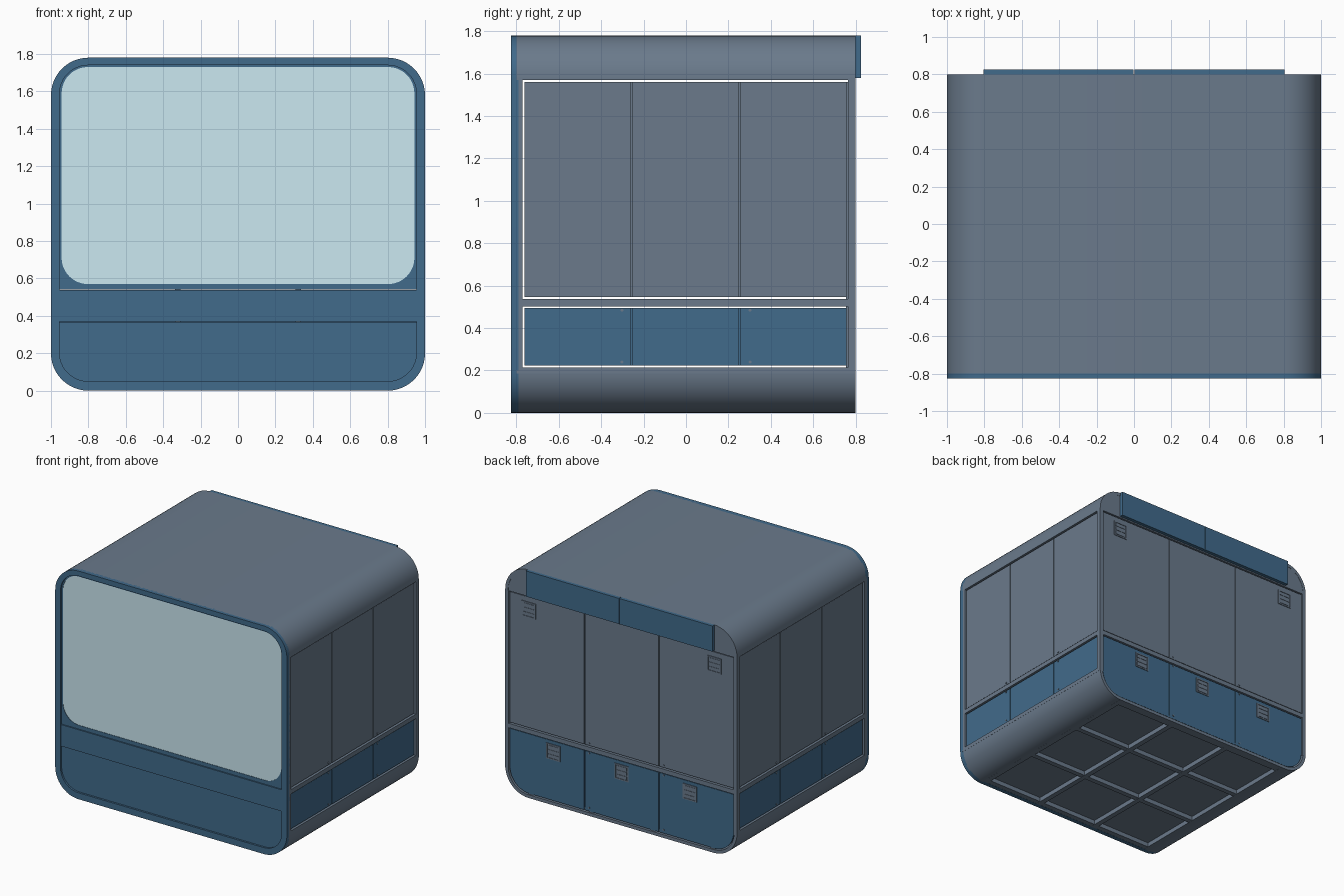
import bpy, bmesh
from math import cos, sin, pi

if "Cube" in bpy.data.objects:
    bpy.data.objects.remove(bpy.data.objects["Cube"])


def material(name, col):
    m = bpy.data.materials.new(name)
    m.diffuse_color = (*col, 1)
    m.use_nodes = True
    m.node_tree.nodes["Principled BSDF"].inputs["Base Color"].default_value = m.diffuse_color
    return m


BLUE = material("blue_paint", (0.053, 0.145, 0.258))
SLATE = material("slate_paint", (0.145, 0.195, 0.26))
GLASS = material("pale_glass", (0.60, 0.81, 0.88))


def finish(name, bm, mat=SLATE):
    bmesh.ops.recalc_face_normals(bm, faces=bm.faces)
    me = bpy.data.meshes.new(name)
    bm.to_mesh(me)
    bm.free()
    ob = bpy.data.objects.new(name, me)
    bpy.context.collection.objects.link(ob)
    me.materials.append(mat)
    bpy.ops.object.select_all(action='DESELECT')
    ob.select_set(True)
    bpy.context.view_layer.objects.active = ob
    bpy.ops.object.shade_smooth_by_angle(angle=0.5)
    return ob


def arc(cx, cz, r, a0, n=12):
    """Quarter arc in the XZ plane starting at angle a0 (degrees)."""
    return [(cx + r * cos((a0 + 90 * i / n) * pi / 180),
             cz + r * sin((a0 + 90 * i / n) * pi / 180)) for i in range(n + 1)]


def rrect(x0, x1, z0, z1, tr=0, tl=0, bl=0, br=0):
    """Rectangle outline with a separate radius for each corner."""
    pts = []
    for cx, cz, r, a in ((x1 - tr, z1 - tr, tr, 0), (x0 + tl, z1 - tl, tl, 90),
                         (x0 + bl, z0 + bl, bl, 180), (x1 - br, z0 + br, br, 270)):
        pts += arc(cx, cz, r, a) if r else [(cx, cz)]
    return pts


def even(x, z0, z1, r):
    return rrect(-x, x, z0, z1, r, r, r, r)


def prism(name, pts, y0, y1, mat=SLATE):
    bm = bmesh.new()
    f = bm.faces.new([bm.verts.new((x, y0, z)) for x, z in pts])
    ext = bmesh.ops.extrude_face_region(bm, geom=[f])["geom"]
    bmesh.ops.translate(bm, vec=(0, y1 - y0, 0),
                        verts=[v for v in ext if isinstance(v, bmesh.types.BMVert)])
    return finish(name, bm, mat)


def ring(name, outer, inner, y0, y1, mat=SLATE):
    bm = bmesh.new()
    loops = [[bm.verts.new((x, y, z)) for x, z in p]
             for p, y in ((outer, y0), (outer, y1), (inner, y1), (inner, y0))]
    n = len(outer)
    for a, b in zip(loops, loops[1:] + loops[:1]):
        for i in range(n):
            j = (i + 1) % n
            bm.faces.new((a[i], a[j], b[j], b[i]))
    return finish(name, bm, mat)


def box(name, x0, x1, y0, y1, z0, z1, mat=SLATE):
    x0, x1 = min(x0, x1), max(x0, x1)
    return prism(name, [(x0, z0), (x1, z0), (x1, z1), (x0, z1)], y0, y1, mat)


def bolt(name, pos, axis):
    bpy.ops.mesh.primitive_cylinder_add(
        vertices=10, radius=0.007, depth=0.012, location=pos,
        rotation=(0, pi / 2, 0) if axis == 'x' else (pi / 2, 0, 0))
    bpy.context.object.name = name
    bpy.context.object.data.materials.append(SLATE)


# Roof shell with rounded shoulders
outer = [(1, 1.57)] + arc(0.8, 1.58, 0.2, 0) + arc(-0.8, 1.58, 0.2, 90) + [(-1, 1.57)]
inner = [(0.975, 1.57)] + arc(0.8, 1.58, 0.175, 0) + arc(-0.8, 1.58, 0.175, 90) + [(-0.975, 1.57)]
prism("roof_shell", outer + inner[::-1], -0.80, 0.80)

# Front: rim, window surround, glass and lower panels
ring("front_rim", even(1, 0, 1.78, 0.2), even(0.955, 0.05, 1.74, 0.155), -0.825, -0.79, BLUE)
ring("window_surround", rrect(-0.957, 0.957, 0.54, 1.742, 0.156, 0.156, 0.001, 0.001),
     even(0.943, 0.57, 1.73, 0.14), -0.812, -0.79, BLUE)
prism("window_glass", even(0.945, 0.568, 1.732, 0.14), -0.809, -0.795, GLASS)
box("front_band", -0.956, 0.956, -0.818, -0.79, 0.37, 0.538, BLUE)
prism("front_lower_panel", rrect(-0.957, 0.957, 0.048, 0.367, 0, 0, 0.156, 0.156),
      -0.810, -0.79, BLUE)

# Both sides: skirt, rails, posts and thin panels
for s, side in ((1, "right"), (-1, "left")):
    o, i = arc(0.8, 0.2, 0.2, 270), arc(0.8, 0.2, 0.175, 270)
    prism(side + "_skirt", [(s * x, z) for x, z in o + i[::-1]], -0.80, 0.80)
    box(side + "_sill", s * 0.97, s, -0.80, 0.80, 0.185, 0.215)
    box(side + "_mid_rail", s * 0.97, s, -0.80, 0.80, 0.503, 0.537)
    for y0, y1, end in ((-0.80, -0.772, "front"), (0.768, 0.80, "back")):
        box(f"{side}_{end}_post", s * 0.97, s, y0, y1, 0.215, 1.57)
    cuts = (-0.764, -0.257, 0.251, 0.760)
    for k in range(3):
        y0, y1 = cuts[k] + 0.003, cuts[k + 1] - 0.003
        box(f"{side}_upper_panel_{k}", s * 0.975, s * 0.991, y0, y1, 0.546, 1.562)
        box(f"{side}_lower_panel_{k}", s * 0.975, s * 0.991, y0, y1, 0.223, 0.495, BLUE)
    for y in cuts[1:3]:
        box(side + "_upper_stud", s * 0.955, s * 0.974, y - 0.015, y + 0.015, 0.546, 1.562)
        box(side + "_lower_stud", s * 0.955, s * 0.974, y - 0.015, y + 0.015, 0.223, 0.495, BLUE)
    for y in (-0.302, 0.302):
        for z in (0.24, 0.484, 0.562):
            bolt(side + "_panel_bolt", (s * 0.99, y, z), 'x')

# Back: frame, header plate and mid rail
ring("back_frame", even(1, 0, 1.78, 0.2), even(0.975, 0.025, 1.755, 0.175), 0.765, 0.80)
prism("back_header", rrect(-0.995, 0.995, 1.57, 1.775, 0.195, 0.195), 0.77, 0.798)
box("back_mid_rail", -0.976, 0.976, 0.77, 0.80, 0.503, 0.537)

# Back panels in three columns, lower outer corners rounded
cols = (-0.968, -0.322, 0.322, 0.968)
for k in range(3):
    x0, x1 = cols[k] + 0.003, cols[k + 1] - 0.003
    box(f"back_upper_panel_{k}", x0, x1, 0.775, 0.792, 0.545, 1.563)
    prism(f"back_lower_panel_{k}",
          rrect(x0, x1, 0.032, 0.496, 0, 0, 0.168 * (k == 0), 0.168 * (k == 2)),
          0.775, 0.792, BLUE)
for x in cols[1:3]:
    box("back_seam_stud", x - 0.015, x + 0.015, 0.755, 0.774, 0.06, 1.56)
    for z in (0.06, 0.484, 0.562):
        bolt("back_panel_bolt", (x - 0.04, 0.791, z), 'y')

# Blue header boxes projecting from the back
for s, side in ((1, "right"), (-1, "left")):
    box(side + "_header_box", s * 0.002, s * 0.805, 0.798, 0.825, 1.58, 1.78, BLUE)

# Vent grilles on the back
for x, z in ((-0.80, 1.465), (0.80, 1.465), (-0.59, 0.41), (0, 0.41), (0.59, 0.41)):
    ring("vent_frame", rrect(x - 0.06, x + 0.06, z - 0.06, z + 0.06),
         rrect(x - 0.051, x + 0.051, z - 0.051, z + 0.051), 0.79, 0.797)
    box("vent_backing", x - 0.052, x + 0.052, 0.79, 0.793, z - 0.052, z + 0.052)
    for k in range(3):
        zz = z - 0.034 + 0.034 * k
        box("vent_slat", x - 0.045, x + 0.045, 0.79, 0.796, zz - 0.012, zz + 0.012)

# Floor plate with a grid of bars underneath
box("floor_plate", -0.81, 0.81, -0.79, 0.79, 0.035, 0.05)
for x in (-0.785, -0.265, 0.265, 0.785):
    box("floor_long_bar", x - 0.02, x + 0.02, -0.79, 0.79, 0.0, 0.036)
for y in (-0.77, -0.257, 0.257, 0.75):
    box("floor_cross_bar", -0.80, 0.80, y - 0.02, y + 0.02, 0.001, 0.036)
